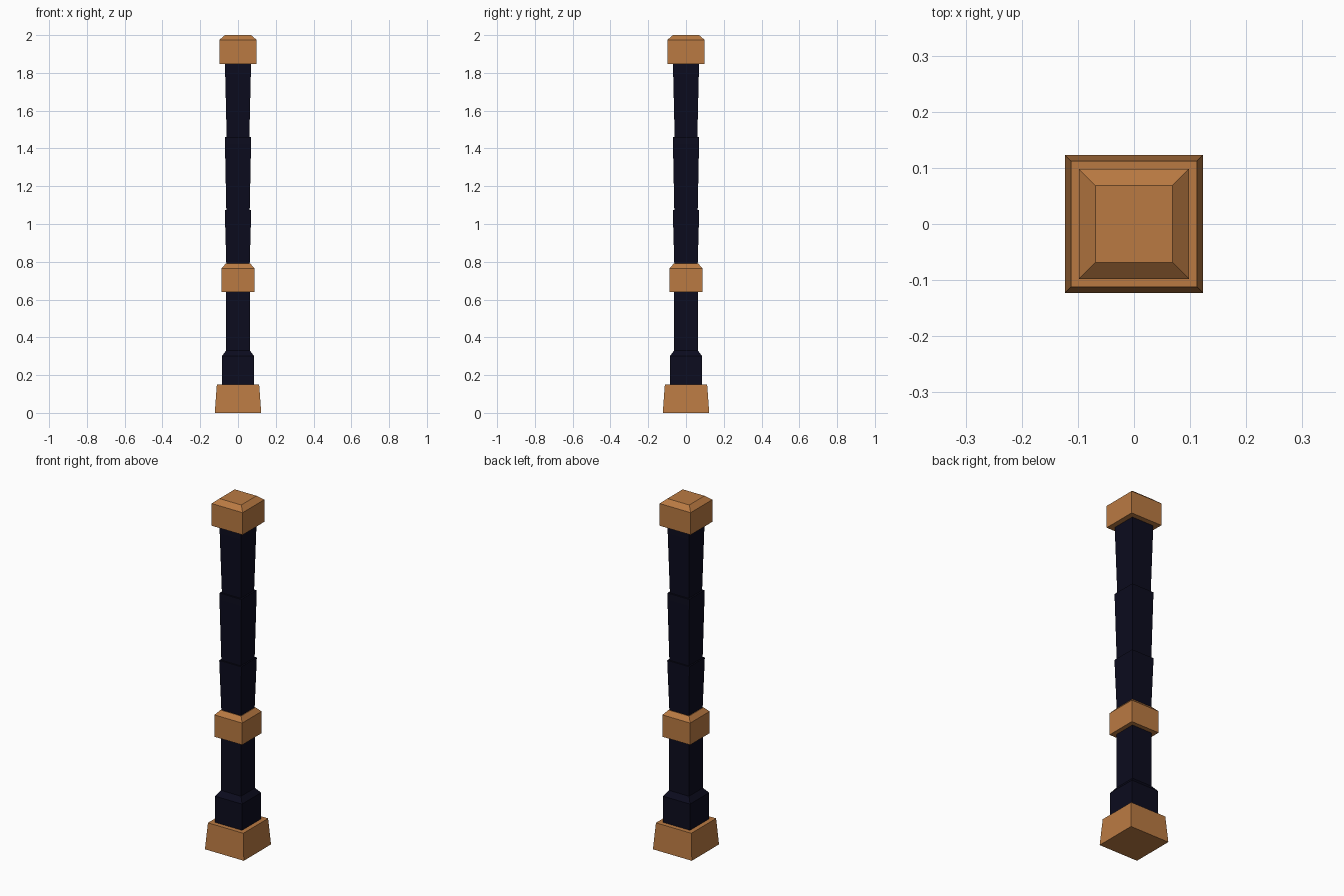
import bpy
import bmesh

if "Cube" in bpy.data.objects:
    bpy.data.objects.remove(bpy.data.objects["Cube"], do_unlink=True)


def make_material(name, colour):
    mat = bpy.data.materials.new(name)
    mat.use_nodes = True
    mat.diffuse_color = colour
    bsdf = mat.node_tree.nodes["Principled BSDF"]
    bsdf.inputs["Base Color"].default_value = colour
    return mat


copper = make_material("copper", (0.49, 0.195, 0.055, 1))
navy = make_material("dark_navy", (0.0035, 0.0035, 0.013, 1))


def square_part(name, profile, mat):
    """Stack square rings given as (half width, height) and cap both ends."""
    bm = bmesh.new()
    rings = [[bm.verts.new((sx * h, sy * h, z))
              for sx, sy in ((-1, -1), (1, -1), (1, 1), (-1, 1))]
             for h, z in profile]
    for low, high in zip(rings, rings[1:]):
        for i in range(4):
            j = (i + 1) % 4
            bm.faces.new((low[i], low[j], high[j], high[i]))
    bm.faces.new(rings[0][::-1])
    bm.faces.new(rings[-1])
    mesh = bpy.data.meshes.new(name)
    bm.to_mesh(mesh)
    bm.free()
    mesh.materials.append(mat)
    obj = bpy.data.objects.new(name, mesh)
    bpy.context.collection.objects.link(obj)


# Copper foot, middle band and cap
square_part("foot", [(0.123, 0), (0.112, 0.15)], copper)
square_part("middle_band", [(0.088, 0.64), (0.088, 0.765), (0.065, 0.79)], copper)
square_part("cap", [(0.098, 1.848), (0.098, 1.975), (0.069, 2.0)], copper)

# Dark plinth and lower shaft
square_part("lower_shaft", [(0.086, 0.15), (0.086, 0.3), (0.063, 0.33),
                            (0.063, 0.64)], navy)

# Upper shaft: three flared sections, each stepping in above the last
square_part("upper_shaft", [(0.062, 0.79), (0.069, 1.035), (0.07, 1.075),
                            (0.062, 1.075), (0.069, 1.42), (0.069, 1.46),
                            (0.06, 1.46), (0.068, 1.8), (0.068, 1.848)], navy)
